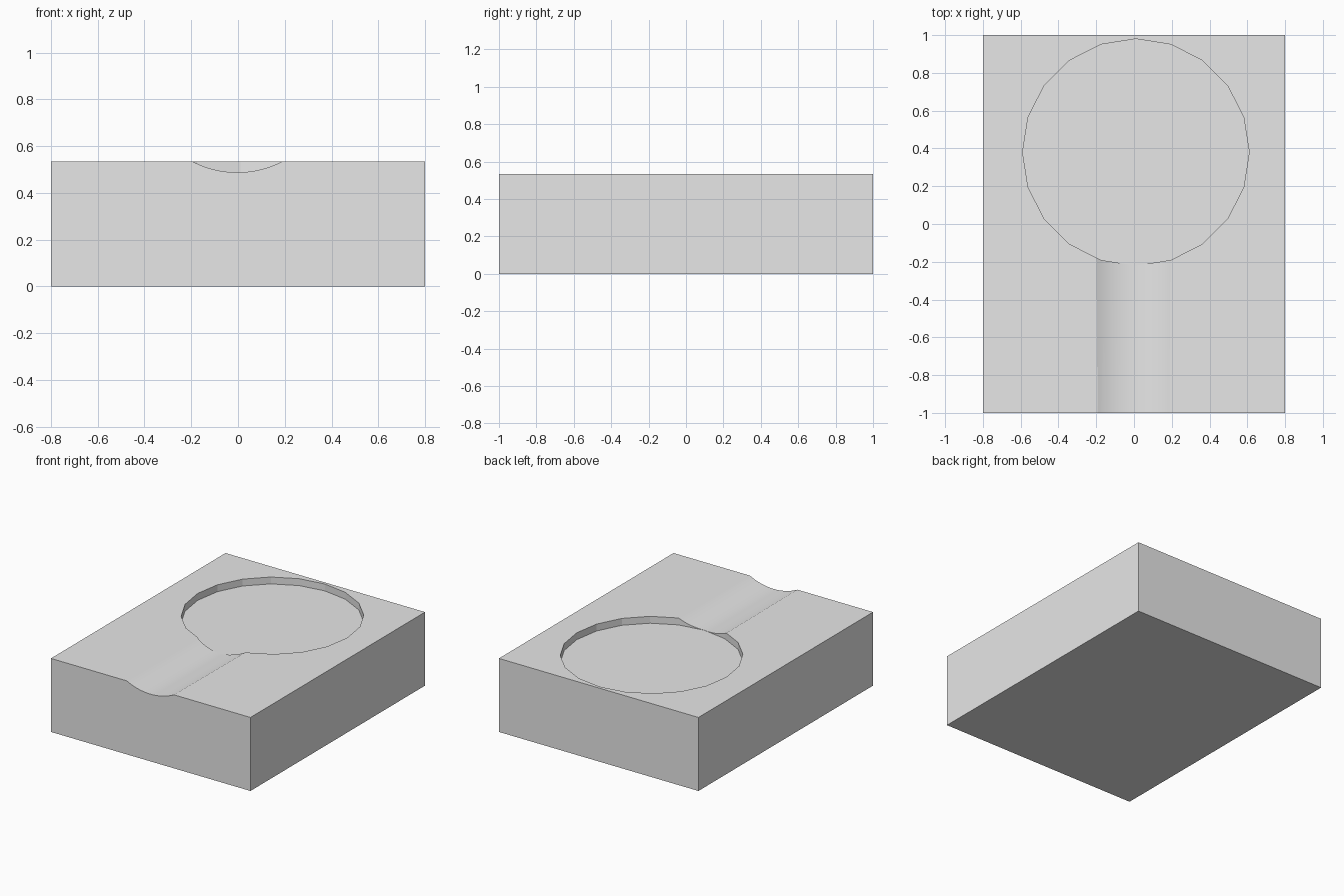
import bpy
import math

cube = bpy.data.objects.get("Cube")
if cube:
    bpy.data.objects.remove(cube, do_unlink=True)

HEIGHT = 0.533
RECESS_DEPTH = 0.05

grey = bpy.data.materials.new("plain_grey")
grey.use_nodes = True
grey.diffuse_color = (0.8, 0.8, 0.8, 1)
grey.node_tree.nodes["Principled BSDF"].inputs["Base Color"].default_value = (0.8, 0.8, 0.8, 1)


def finish(name):
    obj = bpy.context.object
    obj.name = name
    obj.data.materials.append(grey)
    return obj


def carve(target, cutter):
    mod = target.modifiers.new(cutter.name, 'BOOLEAN')
    mod.operation = 'DIFFERENCE'
    mod.solver = 'EXACT'
    mod.object = cutter
    bpy.context.view_layer.objects.active = target
    bpy.ops.object.modifier_apply(modifier=mod.name)
    bpy.data.objects.remove(cutter, do_unlink=True)


# Solid block
bpy.ops.mesh.primitive_cube_add(size=1, location=(0, 0, HEIGHT / 2))
block = finish("block")
block.scale = (1.6, 2, HEIGHT)
bpy.ops.object.transform_apply(location=True, rotation=True, scale=True)

# Shallow twenty-sided round recess
bpy.ops.mesh.primitive_cylinder_add(
    vertices=20, radius=0.6, depth=0.4,
    location=(0.01, 0.38, HEIGHT - RECESS_DEPTH + 0.2))
carve(block, finish("recess_cutter"))

# Rounded channel from the front edge into the recess, sloping slightly down
radius, front_depth, slope = 0.418, 0.0457, 0.004
start, end = -1.2, -0.05
mid = (start + end) / 2
bpy.ops.mesh.primitive_cylinder_add(
    vertices=96, radius=radius, depth=end - start,
    location=(-0.003, mid, HEIGHT - front_depth + radius - slope * (mid + 1)),
    rotation=(math.pi / 2 - slope, 0, 0))
carve(block, finish("channel_cutter"))

# Smooth channel, crisp recess walls and block edges
bpy.ops.object.select_all(action='DESELECT')
block.select_set(True)
bpy.context.view_layer.objects.active = block
bpy.ops.object.shade_smooth_by_angle(angle=math.radians(10))
